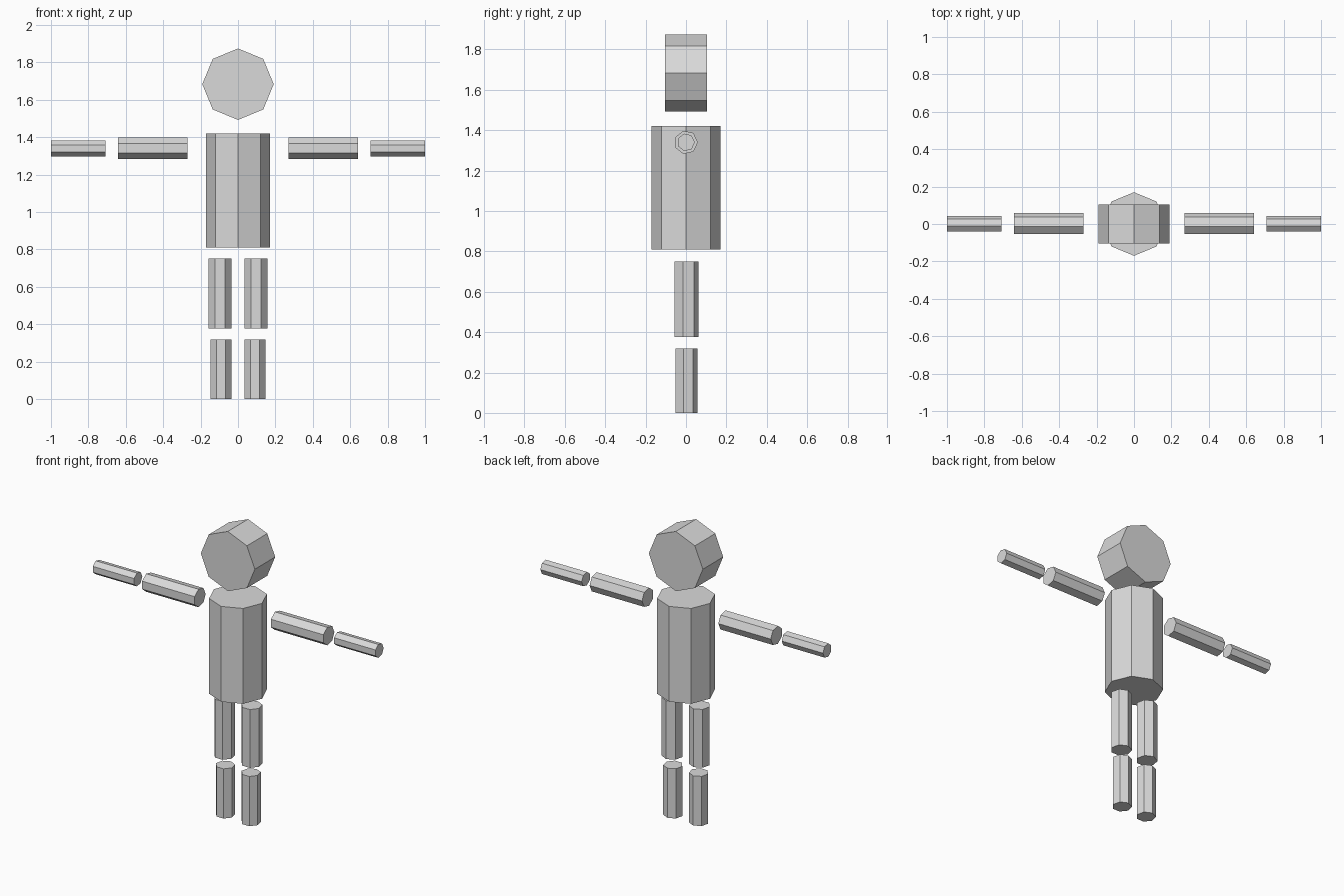
import bpy, bmesh, math
from mathutils import Vector

if "Cube" in bpy.data.objects:
    bpy.data.objects.remove(bpy.data.objects["Cube"])

grey = bpy.data.materials.new("light_grey")
grey.diffuse_color = (0.7, 0.7, 0.7, 1)
grey.use_nodes = True
grey.node_tree.nodes["Principled BSDF"].inputs["Base Color"].default_value = grey.diffuse_color


def prism(name, sides, radius, start, end, first_corner):
    """Capped prism from start to end, with one corner pointing along first_corner."""
    a, b, u = Vector(start), Vector(end), Vector(first_corner)
    v = (b - a).normalized().cross(u)
    bm = bmesh.new()
    rings = []
    for centre in (a, b):
        ring = []
        for i in range(sides):
            t = math.tau * i / sides
            ring.append(bm.verts.new(centre + radius * (math.cos(t) * u + math.sin(t) * v)))
        rings.append(ring)
    low, high = rings
    bm.faces.new(low[::-1])
    bm.faces.new(high)
    for i in range(sides):
        j = (i + 1) % sides
        bm.faces.new((low[i], low[j], high[j], high[i]))
    bmesh.ops.recalc_face_normals(bm, faces=bm.faces)
    mesh = bpy.data.meshes.new(name)
    bm.to_mesh(mesh)
    bm.free()
    mesh.materials.append(grey)
    obj = bpy.data.objects.new(name, mesh)
    bpy.context.collection.objects.link(obj)
    return obj


BACK, UP = (0, 1, 0), (0, 0, 1)

# Head drum and torso column: eight sides
prism("head", 8, 0.191, (0, -0.103, 1.683), (0, 0.103, 1.683), UP)
prism("torso", 8, 0.17, (0, 0, 0.81), (0, 0, 1.42), BACK)

# Limbs: seven sides, corner to the back
for side, s in (("left", 1), ("right", -1)):
    prism(side + "_upper_arm", 7, 0.059, (s * 0.27, 0, 1.34), (s * 0.641, 0, 1.34), BACK)
    prism(side + "_forearm", 7, 0.044, (s * 0.708, 0, 1.34), (s * 1.0, 0, 1.34), BACK)
    prism(side + "_thigh", 7, 0.063, (s * 0.0965, 0, 0.377), (s * 0.0965, 0, 0.75), BACK)
    prism(side + "_shin", 7, 0.0575, (s * 0.091, 0, 0), (s * 0.091, 0, 0.318), BACK)
